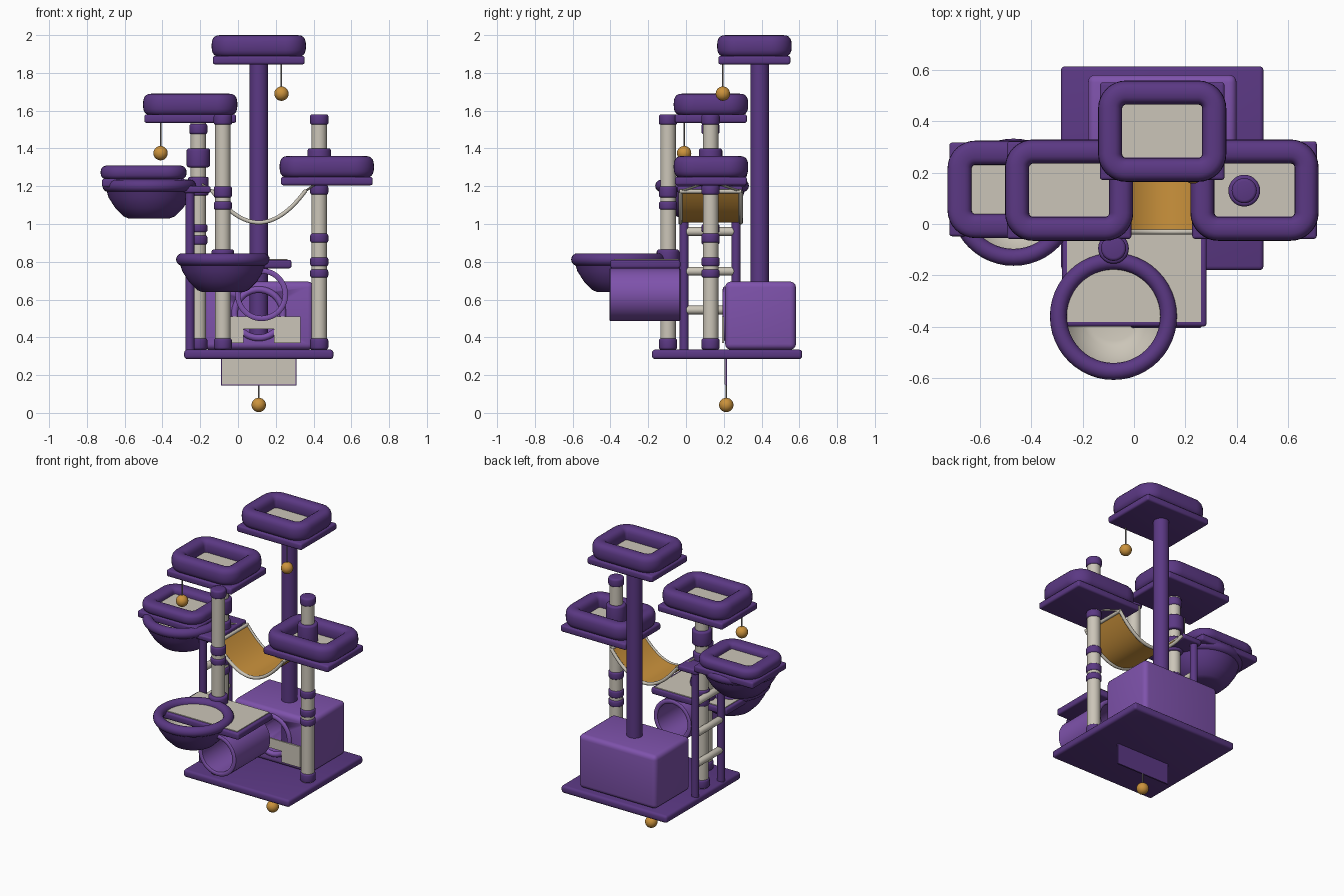
import bpy, bmesh, math
from mathutils import Vector

cube = bpy.data.objects.get("Cube")
if cube:
    bpy.data.objects.remove(cube, do_unlink=True)


def material(name, r, g, b):
    m = bpy.data.materials.new(name)
    m.use_nodes = True
    m.diffuse_color = (r, g, b, 1)
    m.node_tree.nodes["Principled BSDF"].inputs["Base Color"].default_value = (r, g, b, 1)
    return m


PURPLE = material("dark purple", 0.105, 0.04, 0.23)
LILAC = material("light purple", 0.21, 0.085, 0.41)
BEIGE = material("beige", 0.6, 0.56, 0.48)
GOLD = material("gold", 0.6, 0.29, 0.045)
CORD = material("grey cord", 0.25, 0.24, 0.23)


def finish(name, bm, *mats, loc=(0, 0, 0)):
    bmesh.ops.recalc_face_normals(bm, faces=bm.faces)
    me = bpy.data.meshes.new(name)
    bm.to_mesh(me)
    bm.free()
    ob = bpy.data.objects.new(name, me)
    bpy.context.collection.objects.link(ob)
    ob.location = loc
    for m in mats:
        me.materials.append(m)
    bpy.ops.object.select_all(action="DESELECT")
    ob.select_set(True)
    bpy.context.view_layer.objects.active = ob
    bpy.ops.object.shade_smooth_by_angle(angle=math.radians(40))
    return ob


def box(name, x, y, z, mat, bevel=0.0, segments=3):
    bm = bmesh.new()
    bmesh.ops.create_cube(bm, size=1)
    for v in bm.verts:
        v.co = [a + (b - a) * (c + 0.5) for (a, b), c in zip((x, y, z), v.co)]
    if bevel:
        bmesh.ops.bevel(bm, geom=bm.edges[:], offset=bevel, segments=segments,
                        profile=0.5, affect="EDGES")
    return finish(name, bm, mat)


def rod(name, a, b, r, mat, bevel=0.0, sides=28):
    a, b = Vector(a), Vector(b)
    bm = bmesh.new()
    bmesh.ops.create_cone(bm, cap_ends=True, segments=sides, radius1=r, radius2=r,
                          depth=(b - a).length)
    if bevel:
        rims = [e for e in bm.edges if abs(e.verts[0].co.z - e.verts[1].co.z) < 1e-5]
        bmesh.ops.bevel(bm, geom=rims, offset=bevel, segments=3, profile=0.5, affect="EDGES")
    ob = finish(name, bm, mat)
    ob.rotation_euler = (b - a).to_track_quat("Z", "Y").to_euler()
    ob.location = (a + b) / 2
    return ob


def grid(bm, rows, wrap_u, wrap_v):
    """Skin a list of point rows with quads."""
    vs = [[bm.verts.new(p) for p in row] for row in rows]
    n, m = len(vs), len(vs[0])
    for i in range(n if wrap_u else n - 1):
        for j in range(m if wrap_v else m - 1):
            k, l = (i + 1) % n, (j + 1) % m
            f = bm.faces.new((vs[i][j], vs[k][j], vs[k][l], vs[i][l]))
            f.material_index = 0


def lathe(name, profile, loc, *mats, closed=True, steps=48):
    bm = bmesh.new()
    rows = []
    for i in range(steps):
        a = math.tau * i / steps
        rows.append([(r * math.cos(a), r * math.sin(a), z) for r, z in profile])
    grid(bm, rows, True, closed)
    return finish(name, bm, *mats, loc=loc)


def circle(r, cx, cz=0, n=16):
    return [(cx + r * math.cos(math.tau * i / n), cz + r * math.sin(math.tau * i / n))
            for i in range(n)]


def bed(name, cx, cy, z, w=0.5, d=0.395, h=0.115):
    """Square board, padded rounded rim and a flat mattress."""
    def span(c, size, inset):
        return (c - size / 2 + inset, c + size / 2 - inset)
    box(name + "_board", span(cx, w, 0.007), span(cy, d, 0.007), (z, z + 0.045), PURPLE, 0.012)
    box(name + "_mattress", span(cx, w, 0.05), span(cy, d, 0.05), (z + 0.04, z + 0.075), BEIGE)
    half, corner = 0.047, 0.062
    section = []
    for i in range(20):
        c, s = math.cos(math.tau * i / 20), math.sin(math.tau * i / 20)
        section.append((half * math.copysign(abs(c) ** 0.75, c),
                        h / 2 * math.copysign(abs(s) ** 0.75, s)))
    rows = []
    for q in range(4):
        sx, sy = (1, -1, -1, 1)[q], (1, 1, -1, -1)[q]
        ox, oy = sx * (w / 2 - half - corner), sy * (d / 2 - half - corner)
        for k in range(9):
            a = math.pi / 2 * (q + k / 8)
            rows.append([(ox + (corner + u) * math.cos(a), oy + (corner + u) * math.sin(a), v)
                         for u, v in section])
    bm = bmesh.new()
    grid(bm, rows, True, True)
    finish(name + "_rim", bm, PURPLE, loc=(cx, cy, z + 0.04 + h / 2))


def basket(name, x, y, z):
    """Round bowl with a beige lining and a padded rim; z is its underside."""
    curve = [(0.001, 0), (0.11, 0), (0.135, 0.01), (0.18, 0.055), (0.215, 0.11), (0.235, 0.175)]
    lathe(name + "_shell", curve, (x, y, z), PURPLE, closed=False)
    lining = [(max(r - 0.014, 0.001), h + 0.012) for r, h in curve]
    lathe(name + "_lining", lining, (x, y, z), BEIGE, closed=False)
    lathe(name + "_rim", circle(0.033, 0.215), (x, y, z + 0.172), PURPLE)


def toy(name, x, y, z, top):
    bm = bmesh.new()
    bmesh.ops.create_uvsphere(bm, u_segments=24, v_segments=14, radius=0.038)
    finish(name + "_ball", bm, GOLD, loc=(x, y, z))
    rod(name + "_cord", (x, y, z), (x, y, top), 0.004, CORD, sides=8)


def post(name, x, y, top, bands):
    rod(name, (x, y, 0.33), (x, y, top), 0.041, BEIGE)
    for i, (lo, hi, r) in enumerate(bands):
        rod(f"{name}_band_{i + 1}", (x, y, lo), (x, y, hi), r, PURPLE, 0.012)


# Base board
box("base_board", (-0.285, 0.505), (-0.18, 0.615), (0.285, 0.335), PURPLE, 0.016)

# Hanging flap beneath the base
box("hanging_flap", (-0.09, 0.31), (0.208, 0.218), (0.145, 0.29), PURPLE)
box("hanging_flap_face", (-0.085, 0.305), (0.204, 0.209), (0.15, 0.285), BEIGE)
toy("lower_toy", 0.11, 0.213, 0.042, 0.15)

# Posts with wrapped bands
FOOT = (0.335, 0.395, 0.048)
post("left_post", 0.43, 0.13, 1.57,
     [FOOT, (0.715, 0.76, 0.048), (0.775, 0.825, 0.048), (0.9, 0.95, 0.048),
      (1.155, 1.205, 0.048), (1.25, 1.4, 0.062), (1.525, 1.58, 0.049)])
post("front_post", -0.08, -0.095, 1.57,
     [FOOT, (0.8, 0.865, 0.06), (1.075, 1.12, 0.048), (1.14, 1.2, 0.048), (1.525, 1.58, 0.049)])
post("right_post", -0.21, 0.13, 1.54,
     [FOOT, (0.89, 0.94, 0.048), (0.955, 1.0, 0.048), (1.15, 1.25, 0.055),
      (1.3, 1.4, 0.062), (1.475, 1.53, 0.048)])
rod("back_post", (0.11, 0.39, 0.33), (0.11, 0.39, 1.85), 0.049, PURPLE)

# Padded beds
bed("top_bed", 0.11, 0.362, 1.845)
bed("right_bed", -0.253, 0.132, 1.535)
bed("left_bed", 0.47, 0.132, 1.205)
bed("outer_bed", -0.5, 0.135, 1.195, 0.455, 0.38, 0.075)
toy("top_toy", 0.23, 0.195, 1.69, 1.85)
toy("right_toy", -0.41, -0.01, 1.375, 1.54)

# Baskets
basket("outer_basket", -0.47, 0.085, 1.03)
basket("front_basket", -0.08, -0.36, 0.64)

# Ladder
for side, y in (("front", -0.01), ("back", 0.265)):
    rod(f"ladder_{side}_rail", (-0.255, y, 0.33), (-0.255, y, 1.18), 0.024, PURPLE)
for i, z in enumerate((0.545, 0.75, 0.96)):
    rod(f"ladder_rung_{i + 1}", (-0.255, -0.005, z), (-0.255, 0.26, z), 0.023, BEIGE, 0.014)
box("ladder_top_board", (-0.29, -0.145), (-0.045, 0.3), (1.165, 1.2), PURPLE, 0.01)

# Step platform and tunnel
box("step_platform", (-0.28, 0.283), (-0.4, -0.03), (0.765, 0.81), PURPLE, 0.012)
box("step_carpet", (-0.262, 0.262), (-0.382, -0.04), (0.807, 0.815), BEIGE)
tunnel = lathe("tunnel", [(0.14, 0), (0.14, 0.365), (0.134, 0.37), (0.118, 0.37), (0.112, 0.365),
                          (0.112, 0), (0.118, -0.005), (0.134, -0.005)], (0.125, -0.035, 0.626), LILAC)
tunnel.rotation_euler.x = math.pi / 2

# House with a round doorway
house = box("house", (-0.18, 0.4), (0.207, 0.582), (0.335, 0.695), LILAC, 0.03, 4)
cutter = rod("doorway_cutter", (0.11, 0.1, 0.525), (0.11, 0.5, 0.525), 0.12, LILAC)
cutter.hide_render = True
cut = house.modifiers.new("doorway", "BOOLEAN")
cut.object = cutter
cut.solver = "EXACT"
bpy.context.view_layer.objects.active = house
bpy.ops.object.modifier_apply(modifier=cut.name)
bpy.data.objects.remove(cutter, do_unlink=True)
door_ring = lathe("doorway_ring", circle(0.018, 0.128), (0.11, 0.212, 0.525), LILAC)
door_ring.rotation_euler.x = math.pi / 2

# House front panel around a low notch
box("front_panel_left", (0.19, 0.33), (0.19, 0.2), (0.37, 0.51), BEIGE)
box("front_panel_right", (-0.11, 0.03), (0.19, 0.2), (0.37, 0.51), BEIGE)
box("front_panel_bridge", (0.03, 0.19), (0.19, 0.2), (0.445, 0.51), BEIGE)

# Hammock with piped edges and cords
def sag(t, y, lift=0.0):
    return Vector((0.11 + 0.245 * t, y, 1.008 + 0.165 * t * t + lift))


steps = [i / 12 - 1 for i in range(25)]
bm = bmesh.new()
grid(bm, [[sag(t, -0.03), sag(t, 0.29), sag(t, 0.29, 0.006), sag(t, -0.03, 0.006)]
          for t in steps], False, True)
finish("hammock_cloth", bm, GOLD)
for side, y in (("front", -0.03), ("back", 0.29)):
    bm = bmesh.new()
    rows = []
    for t in steps:
        across = Vector((-2 * 0.165 / 0.245 * t, 0, 1)).normalized()
        rows.append([sag(t, y) + Vector((0, u, 0)) + across * v for u, v in circle(0.011, 0, n=10)])
    grid(bm, rows, False, True)
    finish(f"hammock_{side}_piping", bm, BEIGE)
for side, t, x in (("left", 1, 0.43), ("right", -1, -0.21)):
    rod(f"hammock_{side}_bar", sag(t, -0.035), sag(t, 0.295), 0.011, BEIGE, sides=12)
    for i, y in enumerate((-0.03, 0.29)):
        rod(f"hammock_{side}_cord_{i + 1}", sag(t, y), (x, 0.13, 1.225), 0.006, BEIGE, sides=8)
